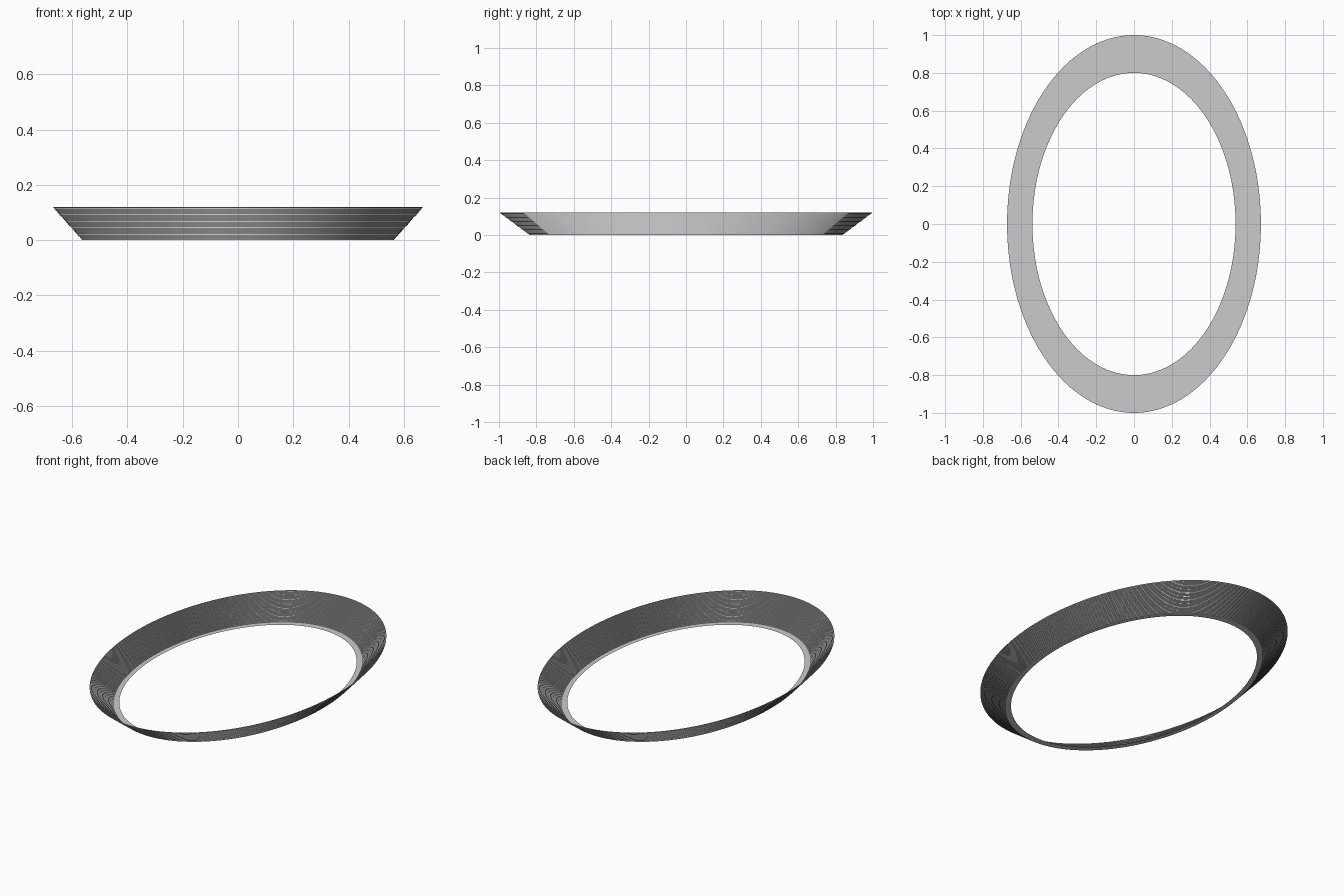
import bpy, bmesh, math

if "Cube" in bpy.data.objects:
    bpy.data.objects.remove(bpy.data.objects["Cube"])

SEGMENTS = 160      # smoothness of the oval
STEPS = 28          # number of fine tiers
X_RATIO = 0.672     # oval width relative to its length
HEIGHT = 0.12
INNER, FIRST, OUTER = 0.80, 0.84, 1.0   # radii along y


def oval_loop(bm, radius, z):
    """One elliptical loop of vertices."""
    return [bm.verts.new((radius * X_RATIO * math.cos(a), radius * math.sin(a), z))
            for a in (2 * math.pi * i / SEGMENTS for i in range(SEGMENTS))]


# stair profile: flat walkway, then riser and tread for each tier
profile = [(INNER, 0.0), (FIRST, 0.0)]
for s in range(1, STEPS + 1):
    z = HEIGHT * s / STEPS
    profile.append((profile[-1][0], z))
    profile.append((FIRST + (OUTER - FIRST) * s / STEPS, z))

# sweep the profile around the oval
bm = bmesh.new()
loops = [oval_loop(bm, r, z) for r, z in profile]
for a, b in zip(loops, loops[1:]):
    for i in range(SEGMENTS):
        j = (i + 1) % SEGMENTS
        bm.faces.new((a[i], b[i], b[j], a[j]))

mesh = bpy.data.meshes.new("tiered_seating")
bm.to_mesh(mesh)
bm.free()
stand = bpy.data.objects.new("tiered_seating", mesh)
bpy.context.collection.objects.link(stand)

# smooth around the oval, crisp at every step
bpy.context.view_layer.objects.active = stand
stand.select_set(True)
bpy.ops.object.shade_smooth_by_angle(angle=math.radians(30))
